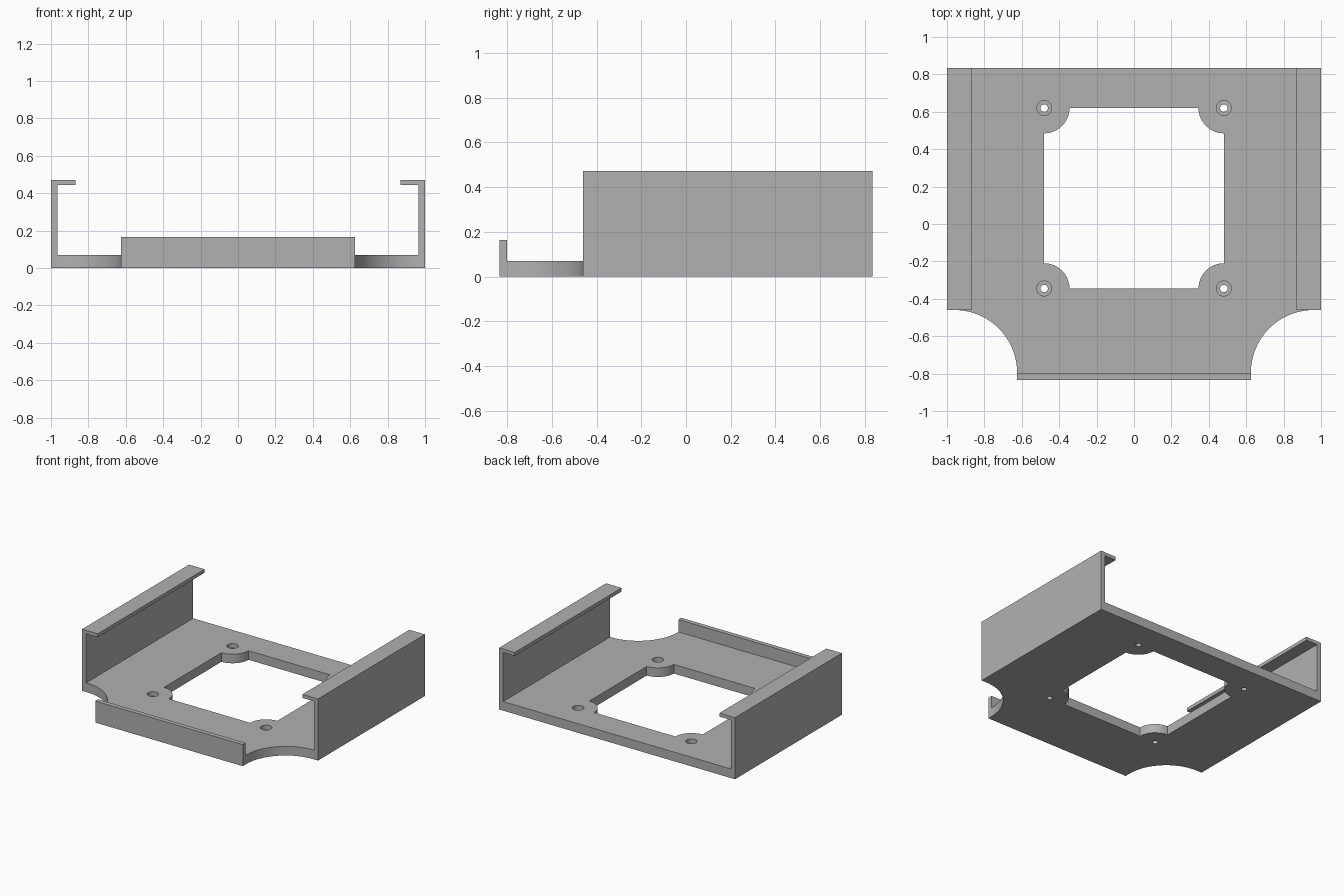
import bpy
import bmesh
from math import pi, sin, cos

if "Cube" in bpy.data.objects:
    bpy.data.objects.remove(bpy.data.objects["Cube"], do_unlink=True)

# Main dimensions
BACK, FRONT, WALL_FRONT = 0.835, -0.835, -0.46
PLATE, WALL = 0.07, 0.035
HOLE_X, HOLE_BACK, HOLE_FRONT = 0.48, 0.62, -0.345
BOSS = 0.135
TAB_X = 0.625
NOTCH = 0.335

grey = bpy.data.materials.new("matte grey")
grey.use_nodes = True
grey.diffuse_color = (0.44, 0.44, 0.44, 1)
grey.node_tree.nodes["Principled BSDF"].inputs["Base Color"].default_value = (0.44, 0.44, 0.44, 1)


def arc(cx, cy, r, start, end, steps=24):
    return [(cx + r * cos(start + (end - start) * i / steps),
             cy + r * sin(start + (end - start) * i / steps)) for i in range(steps + 1)]


def prism(name, points, low, high, axis="z"):
    """Extrude a closed outline along z (points are x, y) or y (points are x, z)."""
    bm = bmesh.new()
    place = (lambda p: (p[0], p[1], low)) if axis == "z" else (lambda p: (p[0], low, p[1]))
    face = bm.faces.new([bm.verts.new(place(p)) for p in points])
    shift = (0, 0, high - low) if axis == "z" else (0, high - low, 0)
    top = bmesh.ops.extrude_face_region(bm, geom=[face], use_keep_orig=True)["geom"]
    bmesh.ops.translate(bm, vec=shift, verts=[v for v in top if isinstance(v, bmesh.types.BMVert)])
    bmesh.ops.recalc_face_normals(bm, faces=bm.faces)
    mesh = bpy.data.meshes.new(name)
    bm.to_mesh(mesh)
    bm.free()
    obj = bpy.data.objects.new(name, mesh)
    mesh.materials.append(grey)
    bpy.context.collection.objects.link(obj)
    return obj


def cut(target, cutter):
    cutter.hide_render = True
    mod = target.modifiers.new("cut", "BOOLEAN")
    mod.operation = "DIFFERENCE"
    mod.solver = "EXACT"
    mod.object = cutter
    bpy.context.view_layer.objects.active = target
    bpy.ops.object.modifier_apply(modifier=mod.name)
    bpy.data.objects.remove(cutter, do_unlink=True)


# Base plate with scooped front corners
notch_x, notch_y = TAB_X + NOTCH, WALL_FRONT - NOTCH
right_half = [(TAB_X, FRONT)] + arc(notch_x, notch_y, NOTCH, pi, pi / 2, 32)
right_half += [(1, WALL_FRONT), (1, BACK)]
outline = right_half + [(-x, y) for x, y in reversed(right_half)]
base = prism("base_plate", outline, 0, PLATE)

# Square window whose corners keep round screw bosses
window = arc(HOLE_X, HOLE_BACK, BOSS, 1.5 * pi, pi)
window += arc(-HOLE_X, HOLE_BACK, BOSS, 2 * pi, 1.5 * pi)
window += arc(-HOLE_X, HOLE_FRONT, BOSS, pi / 2, 0)
window += arc(HOLE_X, HOLE_FRONT, BOSS, pi, pi / 2)
cut(base, prism("window_cutter", window, -0.1, 0.2))

# Counterbored screw holes
for x in (-HOLE_X, HOLE_X):
    for y in (HOLE_FRONT, HOLE_BACK):
        cut(base, prism("screw_cutter", arc(x, y, 0.02, 0, 2 * pi)[:-1], -0.1, 0.2))
        cut(base, prism("counterbore_cutter", arc(x, y, 0.04, 0, 2 * pi, 32)[:-1], 0.035, 0.2))

# Side walls with inward lips
for side, name in ((1, "left_wall"), (-1, "right_wall")):
    profile = [(1, PLATE), (1, 0.472), (0.868, 0.472), (0.868, 0.445),
               (1 - WALL, 0.445), (1 - WALL, PLATE)]
    prism(name, [(side * x, z) for x, z in profile], WALL_FRONT, BACK, "y")

# Front stop
prism("front_stop", [(-TAB_X, PLATE), (TAB_X, PLATE), (TAB_X, 0.165), (-TAB_X, 0.165)],
      FRONT, FRONT + WALL, "y")

# Smooth the round cuts, keep every edge crisp
bpy.context.view_layer.update()
bpy.ops.object.select_all(action="DESELECT")
base.select_set(True)
bpy.context.view_layer.objects.active = base
bpy.ops.object.shade_smooth_by_angle(angle=pi / 6)
